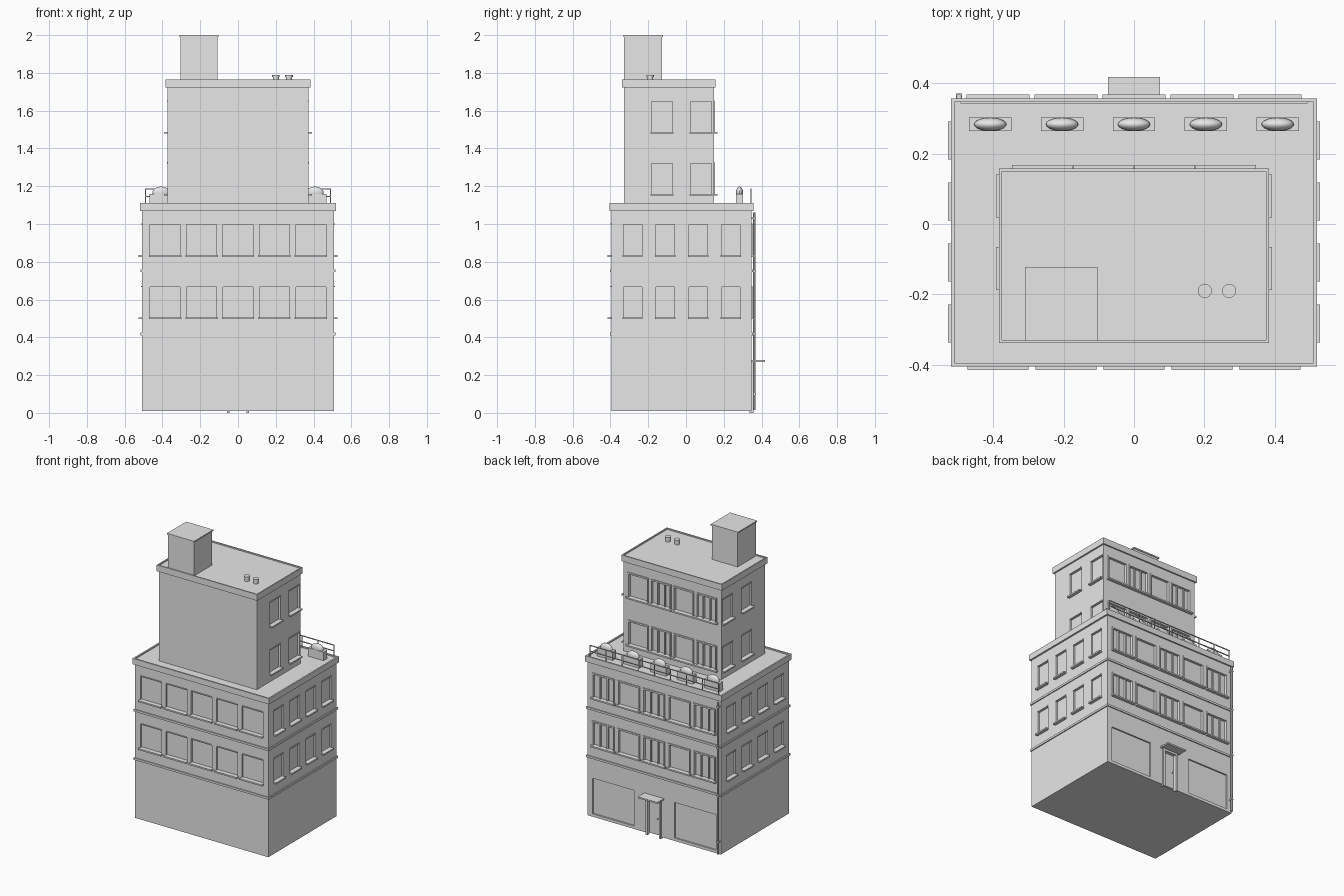
import bpy, bmesh, math
from mathutils import Matrix, Vector

if "Cube" in bpy.data.objects:
    bpy.data.objects.remove(bpy.data.objects["Cube"])

grey = bpy.data.materials.new("plain grey")
grey.diffuse_color = (0.8, 0.8, 0.8, 1)
grey.use_nodes = True
grey.node_tree.nodes["Principled BSDF"].inputs["Base Color"].default_value = grey.diffuse_color
parts = {}


def mesh_of(name):
    return parts.setdefault(name, bmesh.new())


def box(name, x0, x1, y0, y1, z0, z1):
    m = Matrix.Translation(((x0 + x1) / 2, (y0 + y1) / 2, (z0 + z1) / 2))
    m = m @ Matrix.Diagonal((abs(x1 - x0), abs(y1 - y0), abs(z1 - z0), 1))
    bmesh.ops.create_cube(mesh_of(name), size=1, matrix=m)


def cylinder(name, x, y, z0, z1, r, n=16):
    bmesh.ops.create_cone(mesh_of(name), cap_ends=True, segments=n, radius1=r, radius2=r,
                          depth=z1 - z0, matrix=Matrix.Translation((x, y, (z0 + z1) / 2)))


def wall_box(name, side, plane, u0, u1, d0, d1, z0, z1):
    """Box on a wall: u runs along the wall, d is the distance out from it."""
    if side in ("front", "back"):
        s = -1 if side == "front" else 1
        box(name, u0, u1, plane + s * d0, plane + s * d1, z0, z1)
    else:
        s = -1 if side == "left" else 1
        box(name, plane + s * d0, plane + s * d1, u0, u1, z0, z1)


def windows(cutter, side, plane, centres, levels, width, sill_width, framed=False):
    for z in levels:
        for i, c in enumerate(centres):
            a, b, top = c - width / 2, c + width / 2, z + 0.168
            wall_box(cutter, side, plane, a, b, -0.012, 0.05, z, top)
            wall_box("window_sills", side, plane, c - sill_width / 2, c + sill_width / 2,
                     -0.012, 0.02, z - 0.006, z + 0.004)
            wall_box("window_lintels", side, plane, a, b, -0.012, 0.005, top - 0.003, top + 0.003)
            if framed:  # raised surround and sash bars
                for u in (a, b - 0.008):
                    wall_box("window_frames", side, plane, u, u + 0.008, -0.013, 0.006, z, top)
                wall_box("window_frames", side, plane, a, b, -0.013, 0.006, top - 0.008, top)
                if i % 2 == 0:
                    for f in (0.33, 0.67):
                        u = a + f * width
                        wall_box("window_frames", side, plane, u - 0.004, u + 0.004, -0.013, 0, z, top)


def roof_slab(name, x, y0, y1, z0, z1, rim):
    """Flat roof slab with a shallow raised rim."""
    box(name, -x, x, y0, y1, z0, z1 - 0.008)
    bm = mesh_of(name)
    bm.faces.ensure_lookup_table()
    top = max(bm.faces, key=lambda f: f.calc_center_median().z)
    bmesh.ops.inset_region(bm, faces=[top], thickness=rim)
    outer = [f for f in bm.faces if f is not top and f.normal.z > 0.9]
    lifted = bmesh.ops.extrude_face_region(bm, geom=outer)["geom"]
    bmesh.ops.translate(bm, vec=(0, 0, 0.008), verts=[v for v in lifted if isinstance(v, bmesh.types.BMVert)])
    bmesh.ops.delete(bm, geom=outer, context='FACES')


# Main masses
box("lower_block", -0.508, 0.508, -0.395, 0.347, 0.01, 1.07)
box("tower", -0.372, 0.372, -0.327, 0.147, 1.09, 1.73)
roof_slab("lower_roof", 0.52, -0.405, 0.357, 1.07, 1.11, 0.015)
roof_slab("tower_roof", 0.383, -0.338, 0.157, 1.722, 1.765, 0.012)

# String courses
for z in (0.418, 0.752):
    box("string_courses", -0.515, 0.515, -0.402, 0.354, z - 0.007, z + 0.007)

# Lower windows
five = [i * 0.193 for i in range(-2, 3)]
four = [-0.283, -0.109, 0.064, 0.237]
lower = (0.502, 0.832)
windows("lower_cutter", "front", -0.395, five, lower, 0.16, 0.172)
windows("lower_cutter", "back", 0.347, five, lower, 0.168, 0.18, True)
for side, s in (("left", -1), ("right", 1)):
    windows("lower_cutter", side, s * 0.508, four, lower, 0.098, 0.108)

# Tower windows
upper = (1.156, 1.484)
windows("tower_cutter", "back", 0.147, [-0.26, -0.087, 0.087, 0.26], upper, 0.155, 0.172, True)
for side, s in (("left", -1), ("right", 1)):
    windows("tower_cutter", side, s * 0.372, [-0.127, 0.08], upper, 0.112, 0.122)

# Shopfront recesses and entrance
for s in (-1, 1):
    box("lower_cutter", s * 0.155, s * 0.47, 0.337, 0.4, 0.03, 0.275)
    box("door_frame", s * 0.044, s * 0.058, 0.335, 0.358, 0, 0.27)
box("lower_cutter", -0.05, 0.05, 0.335, 0.4, 0.005, 0.262)
box("door_frame", -0.058, 0.058, 0.335, 0.358, 0.256, 0.27)
box("door", -0.036, 0.036, 0.334, 0.341, 0.014, 0.245)
box("canopy", -0.074, 0.074, 0.34, 0.418, 0.27, 0.28)
bmesh.ops.create_uvsphere(mesh_of("door_knob"), u_segments=10, v_segments=6, radius=0.005,
                          matrix=Matrix.Translation((-0.026, 0.345, 0.125)))

# Drainpipe with brackets
cylinder("drainpipe", -0.497, 0.362, 0.015, 1.06, 0.007, 10)
for z in (0.1, 0.42, 0.75, 1.03):
    box("pipe_brackets", -0.506, -0.488, 0.345, 0.37, z - 0.004, z + 0.004)

# Terrace railing
for i in range(9):
    cylinder("railing", -0.49 + i * 0.1225, 0.345, 1.1, 1.185, 0.003, 8)
for z in (1.145, 1.185):
    box("railing", -0.493, 0.493, 0.342, 0.348, z - 0.003, z + 0.002)

# Planters and shrubs
for i in range(-2, 3):
    x = i * 0.204
    box("planters", x - 0.06, x + 0.06, 0.264, 0.303, 1.1, 1.16)
    m = Matrix.Translation((x, 0.283, 1.165)) @ Matrix.Diagonal((0.046, 0.019, 0.033, 1))
    bmesh.ops.create_uvsphere(mesh_of("shrubs"), u_segments=20, v_segments=12, radius=1, matrix=m)

# Rooftop stair house and vents
box("stair_house", -0.305, -0.108, -0.327, -0.127, 1.75, 1.994)
box("stair_house_cap", -0.31, -0.103, -0.332, -0.122, 1.991, 2.0)
for x in (0.201, 0.27):
    cylinder("roof_vents", x, -0.19, 1.75, 1.778, 0.016)
    cylinder("roof_vents", x, -0.19, 1.778, 1.79, 0.02)

# Turn the parts into objects
objs = {}
for name, bm in parts.items():
    bmesh.ops.recalc_face_normals(bm, faces=bm.faces)
    me = bpy.data.meshes.new(name)
    bm.to_mesh(me)
    bm.free()
    me.materials.append(grey)
    objs[name] = bpy.data.objects.new(name, me)
    bpy.context.collection.objects.link(objs[name])

# Cut the window and door recesses
for wall, cutter in (("lower_block", "lower_cutter"), ("tower", "tower_cutter")):
    mod = objs[wall].modifiers.new("recesses", 'BOOLEAN')
    mod.operation, mod.solver, mod.object = 'DIFFERENCE', 'EXACT', objs[cutter]
    objs[cutter].hide_render = True
    objs[cutter].hide_set(True)

# Smooth the round parts
for name in ("shrubs", "drainpipe", "roof_vents", "railing", "door_knob"):
    bpy.ops.object.select_all(action='DESELECT')
    objs[name].select_set(True)
    bpy.context.view_layer.objects.active = objs[name]
    bpy.ops.object.shade_smooth_by_angle(angle=math.radians(35))
